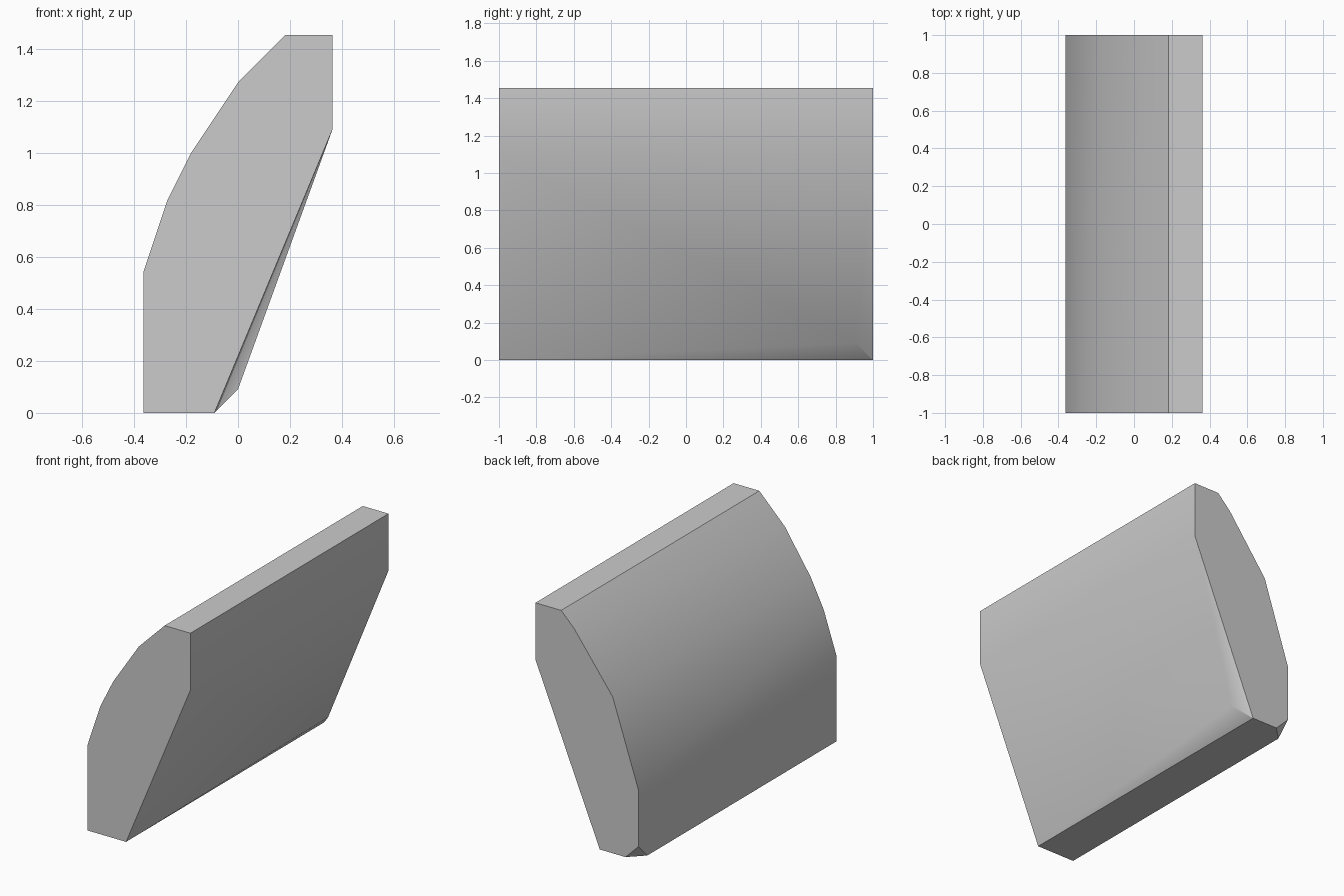
import bpy
import bmesh
import math

cube = bpy.data.objects.get("Cube")
if cube:
    bpy.data.objects.remove(cube, do_unlink=True)

UNIT = 1 / 11  # the block is laid out on a grid of 22 cells along its length
HALF = 11

# Cross-sections at the two ends, as (x, z) in grid cells
shared = [(-1, 0), (4, 12), (4, 16), (2, 16), (-2, 11)]
front_profile = shared + [(0, 14), (-3, 9), (-4, 6), (-4, 0)]
back_profile = shared + [(1, 15), (-4, 5), (-4, 1), (-3, 0)]

points = [(x, -HALF, z) for x, z in front_profile]
points += [(x, HALF, z) for x, z in back_profile]
points += [(-4, HALF - 1, 0), (0, HALF - 1, 1)]  # clipped and swollen corners

# Wrap a convex skin around the end profiles
bm = bmesh.new()
for x, y, z in points:
    bm.verts.new((x * UNIT, y * UNIT, z * UNIT))
bmesh.ops.convex_hull(bm, input=bm.verts[:])
loose = [v for v in bm.verts if not v.link_faces]
bmesh.ops.delete(bm, geom=loose, context='VERTS')
bmesh.ops.dissolve_limit(bm, angle_limit=math.radians(0.1),
                         verts=bm.verts[:], edges=bm.edges[:])
bmesh.ops.recalc_face_normals(bm, faces=bm.faces[:])
mesh = bpy.data.meshes.new("curved_block")
bm.to_mesh(mesh)
bm.free()

block = bpy.data.objects.new("curved_block", mesh)
bpy.context.collection.objects.link(block)

# Plain grey surface
grey = bpy.data.materials.new("plain_grey")
grey.use_nodes = True
colour = (0.6, 0.6, 0.6, 1)
grey.diffuse_color = colour
grey.node_tree.nodes["Principled BSDF"].inputs["Base Color"].default_value = colour
mesh.materials.append(grey)

# Soft shading along the curved side, crisp ends
bpy.ops.object.select_all(action='DESELECT')
block.select_set(True)
bpy.context.view_layer.objects.active = block
bpy.ops.object.shade_smooth_by_angle(angle=math.radians(30))
